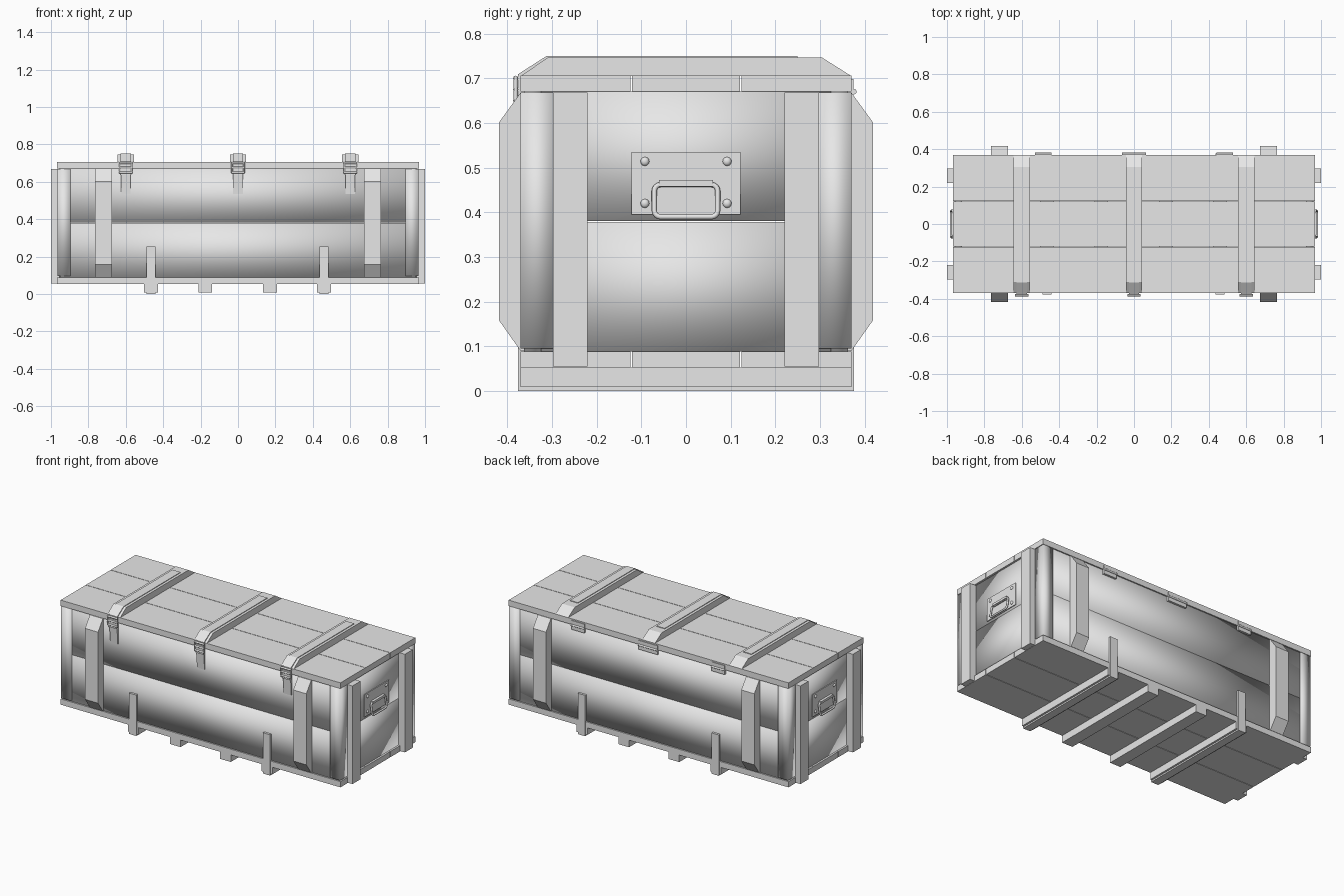
import bpy, bmesh, math
from mathutils import Vector

cube = bpy.data.objects.get("Cube")
if cube:
    bpy.data.objects.remove(cube, do_unlink=True)

grey = bpy.data.materials.new("plain_grey")
grey.use_nodes = True
COLOUR = (0.8, 0.8, 0.8, 1)
grey.diffuse_color = COLOUR
grey.node_tree.nodes["Principled BSDF"].inputs["Base Color"].default_value = COLOUR


def finish(name, bm, smooth=False):
    bmesh.ops.recalc_face_normals(bm, faces=bm.faces)
    for f in bm.faces:
        f.smooth = smooth
    mesh = bpy.data.meshes.new(name)
    bm.to_mesh(mesh)
    bm.free()
    mesh.materials.append(grey)
    ob = bpy.data.objects.new(name, mesh)
    bpy.context.collection.objects.link(ob)
    return ob


def box(name, x, y, z, smooth=False):
    """Box from (min, max) pairs."""
    bm = bmesh.new()
    bmesh.ops.create_cube(bm, size=1)
    for v in bm.verts:
        v.co = Vector([(r[0] + r[1]) / 2 + c * (r[1] - r[0])
                       for c, r in zip(v.co, (x, y, z))])
    return finish(name, bm, smooth)


def prism(name, profile, centre, width, smooth=False):
    """Extrude a (y, z) profile along x."""
    bm = bmesh.new()
    face = bm.faces.new([bm.verts.new((centre - width / 2, y, z)) for y, z in profile])
    new = bmesh.ops.extrude_face_region(bm, geom=[face])["geom"]
    bmesh.ops.translate(bm, vec=(width, 0, 0),
                        verts=[v for v in new if isinstance(v, bmesh.types.BMVert)])
    return finish(name, bm, smooth)


def span(a, b, side):
    """Mirror a (min, max) range to the given side."""
    return tuple(sorted((a * side, b * side)))


def rod(name, points, radius, cyclic):
    """Round bar along a path."""
    cu = bpy.data.curves.new(name, 'CURVE')
    cu.dimensions = '3D'
    cu.bevel_depth = radius
    cu.bevel_resolution = 2
    cu.use_fill_caps = True
    sp = cu.splines.new('POLY')
    sp.points.add(len(points) - 1)
    for p, co in zip(sp.points, points):
        p.co = (*co, 1)
    sp.use_cyclic_u = cyclic
    cu.materials.append(grey)
    ob = bpy.data.objects.new(name, cu)
    bpy.context.collection.objects.link(ob)
    return ob


# lid and floor planks
for i, y in enumerate(((-0.37, -0.124), (-0.121, 0.121), (0.124, 0.37))):
    box(f"lid_plank_{i}", (-0.967, 0.967), y, (0.67, 0.706))
    box(f"floor_plank_{i}", (-0.967, 0.967), y, (0.053, 0.089))

# side and end wall boards
for i, z in enumerate(((0.089, 0.379), (0.381, 0.67))):
    for s in (-1, 1):
        box(f"side_board_{i}", (-0.95, 0.95), span(0.325, 0.362, s), z, True)
        box(f"end_board_{i}", span(0.92, 0.955, s), (-0.325, 0.325), z, True)

for sx in (-1, 1):
    for sy in (-1, 1):
        # corner posts, end battens, tapered side battens
        box("corner_post", span(0.895, 0.965, sx), span(0.295, 0.37, sy), (0.095, 0.668), True)
        box("end_batten", span(0.95, 1.0, sx), span(0.22, 0.298, sy), (0.055, 0.668))
        prism("side_batten", [(0.35 * sy, 0.09), (0.37 * sy, 0.09), (0.418 * sy, 0.158),
                              (0.418 * sy, 0.602), (0.37 * sy, 0.668), (0.35 * sy, 0.668)],
              0.72 * sx, 0.09)

# floor runners, the outer pair wrapped by a metal strap
for x in (-0.465, -0.175, 0.172, 0.46):
    box("floor_runner", (x - 0.037, x + 0.037), (-0.37, 0.37), (0.009, 0.053))
for x in (-0.465, 0.46):
    prism("runner_strap", [(-0.376, 0.255), (-0.376, 0), (0.376, 0), (0.376, 0.255),
                           (0.362, 0.255), (0.362, 0.009), (-0.362, 0.009), (-0.362, 0.255)],
          x, 0.05)

# lid battens, straps and front latches
for x in (-0.6, 0, 0.6):
    prism("lid_batten", [(-0.37, 0.705), (-0.31, 0.746), (0.305, 0.746), (0.37, 0.705)], x, 0.088)
    prism("lid_strap", [(0.25, 0.746), (0.25, 0.75), (-0.312, 0.75), (-0.376, 0.709),
                        (-0.376, 0.68), (-0.37, 0.68), (-0.37, 0.705), (-0.31, 0.746)], x, 0.056)
    prism("latch_strip", [(-0.36, 0.535), (-0.368, 0.535), (-0.376, 0.66), (-0.36, 0.66)], x, 0.052)
    box("latch_buckle", (x - 0.027, x + 0.027), (-0.382, -0.36), (0.635, 0.69))
    for z in (0.65, 0.675, 0.7):
        rod("latch_bar", [(x - 0.035, -0.381, z), (x + 0.035, -0.381, z)], 0.006, False)
    for s in (-1, 1):
        rod("latch_side", [(x + 0.032 * s, -0.381, 0.648), (x + 0.032 * s, -0.381, 0.703)],
            0.005, False)

# back hinges
for x, w in ((-0.485, 0.045), (0, 0.065), (0.485, 0.045)):
    box("hinge_plate", (x - w, x + w), (0.36, 0.375), (0.642, 0.698))
    rod("hinge_pin", [(x - w, 0.376, 0.67), (x + w, 0.376, 0.67)], 0.006, False)

# end handles with plate, rivets, ring and clasp
for s in (-1, 1):
    box("handle_plate", span(0.954, 0.96, s), (-0.122, 0.122), (0.395, 0.535))
    for y in (-0.092, 0.092):
        for z in (0.42, 0.514):
            bm = bmesh.new()
            bmesh.ops.create_uvsphere(bm, u_segments=10, v_segments=6, radius=0.01)
            bmesh.ops.scale(bm, vec=(0.7, 1, 1), verts=bm.verts)
            bmesh.ops.translate(bm, vec=(0.96 * s, y, z), verts=bm.verts)
            finish("handle_rivet", bm, True)
    ring = []
    for k, (cy, cz) in enumerate(((1, 1), (-1, 1), (-1, -1), (1, -1))):
        for step in range(5):
            a = math.pi / 2 * (k + step / 4)
            z = 0.426 + cz * 0.022 + 0.014 * math.sin(a)
            ring.append((s * (0.968 + (0.462 - z) * 0.15),
                         cy * 0.057 + 0.014 * math.cos(a), z))
    rod("handle_ring", ring, 0.006, True)
    box("handle_clasp", span(0.955, 0.976, s), (-0.06, 0.06), (0.458, 0.472))
